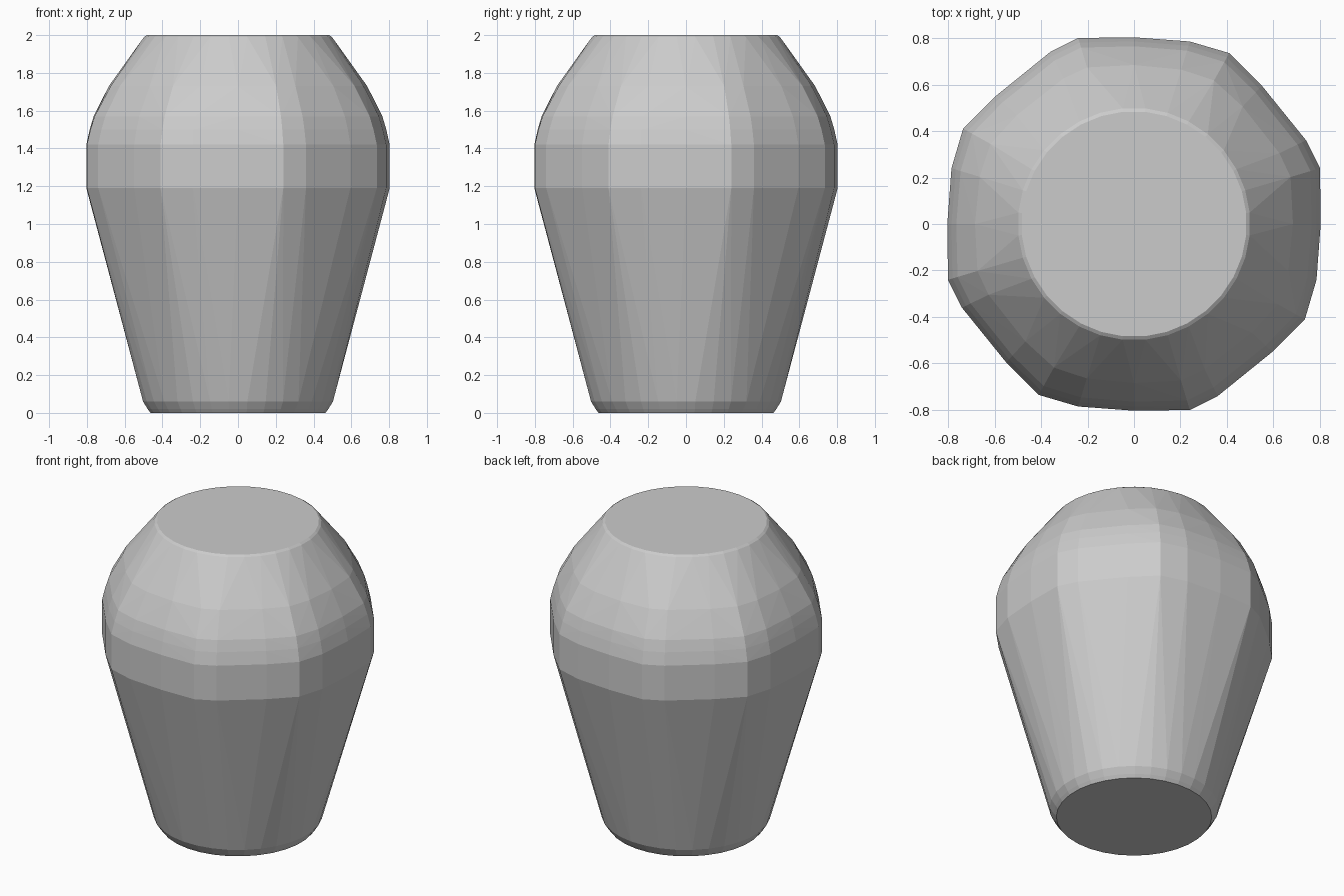
import bpy, bmesh, math

if "Cube" in bpy.data.objects:
    bpy.data.objects.remove(bpy.data.objects["Cube"])

# One quarter of the lobed belly outline (repeated by 90 degree turns)
QUARTER = [(0.80, 0.24), (0.74, 0.36), (0.55, 0.595), (0.41, 0.735), (0.24, 0.785), (0.0, 0.803)]
# Shoulder and belly levels: height, blend from round neck (0) to lobed belly (1)
LEVELS = [(1.19, 1.0), (1.30, 1.0), (1.42, 1.0), (1.50, 0.94), (1.57, 0.87), (1.73, 0.60)]
# Round foot and rim: height, radius
ROUNDS = [(0.0, 0.465), (0.02, 0.48), (0.06, 0.505), (1.97, 0.507), (1.99, 0.50), (2.0, 0.485)]
NECK = 0.505

bm = bmesh.new()

# Lobed levels
for z, t in LEVELS:
    for k in range(4):
        for x, y in QUARTER:
            a = math.atan2(y, x) + k * math.pi / 2
            r = NECK + (math.hypot(x, y) - NECK) * t
            bm.verts.new((r * math.cos(a), r * math.sin(a), z))

# Round foot and rim
for z, r in ROUNDS:
    for i in range(32):
        a = 2 * math.pi * (i + 0.5) / 32
        bm.verts.new((r * math.cos(a), r * math.sin(a), z))

# Wrap everything in a faceted solid skin
bmesh.ops.convex_hull(bm, input=bm.verts[:])
bmesh.ops.delete(bm, geom=[v for v in bm.verts if not v.link_faces], context='VERTS')
bmesh.ops.dissolve_limit(bm, angle_limit=math.radians(0.5), verts=bm.verts[:], edges=bm.edges[:])
bmesh.ops.recalc_face_normals(bm, faces=bm.faces[:])

mesh = bpy.data.meshes.new("vase_body")
bm.to_mesh(mesh)
bm.free()
vase = bpy.data.objects.new("vase_body", mesh)
bpy.context.collection.objects.link(vase)
